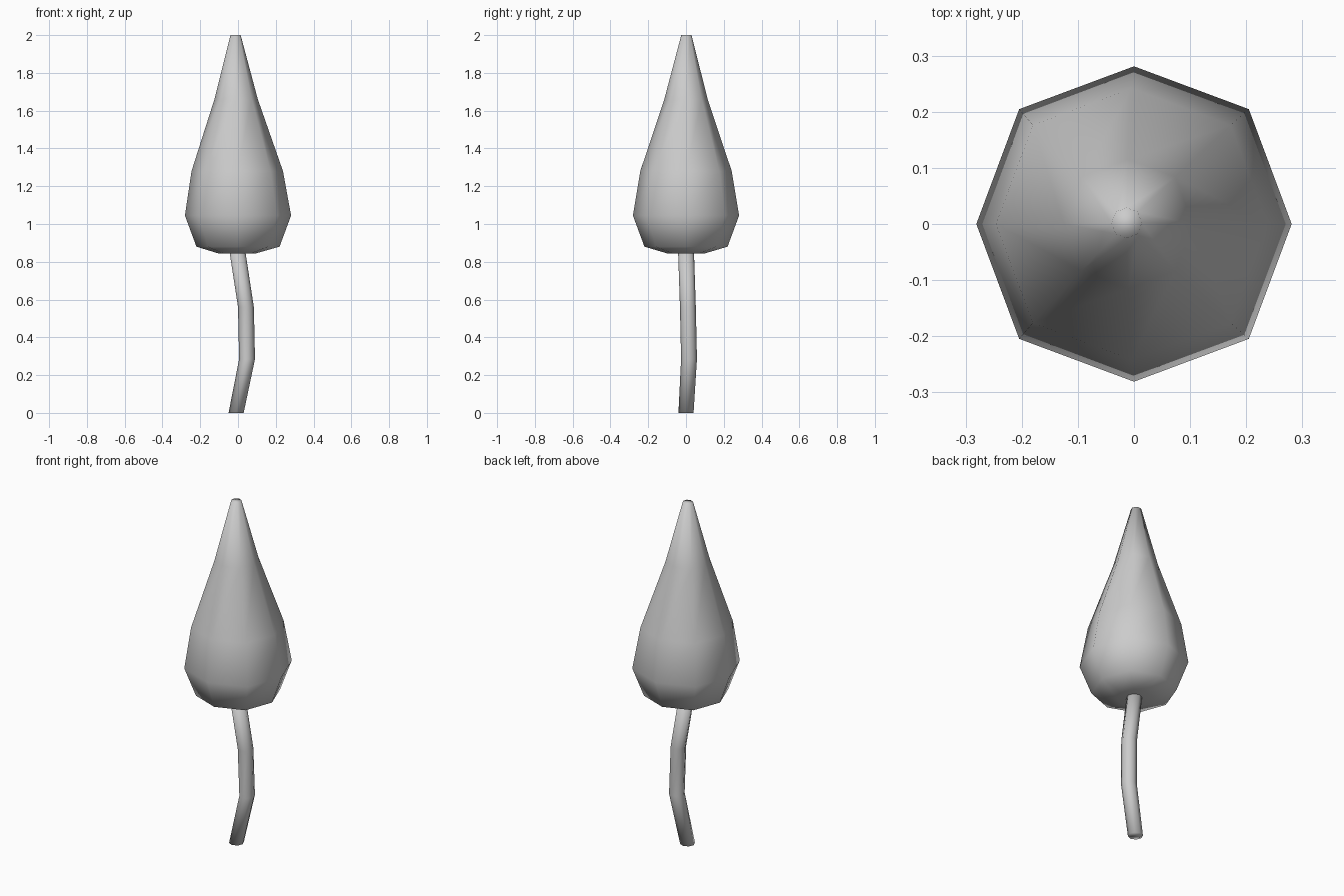
import bpy, bmesh
from math import cos, sin, pi
from mathutils import Vector

cube = bpy.data.objects.get("Cube")
if cube:
    bpy.data.objects.remove(cube, do_unlink=True)

grey = bpy.data.materials.new("soft grey")
grey.use_nodes = True
colour = (0.6, 0.6, 0.6, 1)
grey.diffuse_color = colour
grey.node_tree.nodes["Principled BSDF"].inputs["Base Color"].default_value = colour


def loft(name, sections, sides=8, corner=1.0):
    """Closed skin through level rings of (x, y, z, radius)."""
    bm = bmesh.new()
    rings = []
    for x, y, z, r in sections:
        ring = []
        for i in range(sides):
            a = 2 * pi * i / sides
            s = r * (corner if i % 2 else 1)
            ring.append(bm.verts.new(Vector((x + s * cos(a), y + s * sin(a), z))))
        rings.append(ring)
    for low, high in zip(rings, rings[1:]):
        for i in range(sides):
            j = (i + 1) % sides
            bm.faces.new((low[i], low[j], high[j], high[i]))
    bm.faces.new(rings[0][::-1])
    bm.faces.new(rings[-1])
    for face in bm.faces:
        face.smooth = True
    mesh = bpy.data.meshes.new(name)
    bm.to_mesh(mesh)
    bm.free()
    mesh.materials.append(grey)
    obj = bpy.data.objects.new(name, mesh)
    bpy.context.collection.objects.link(obj)
    return obj


# Closed bud, leaning slightly to one side at the tip
loft("flower_bud", [
    (-0.005, 0, 0.843, 0.095),
    (0, 0, 0.88, 0.22),
    (0, 0, 1.045, 0.281),
    (-0.004, 0, 1.28, 0.242),
    (-0.010, 0, 1.66, 0.115),
    (-0.013, 0.002, 2.0, 0.027),
], corner=1.03)

# Bent stem
loft("stem", [
    (-0.01, 0, 0, 0.04),
    (0.048, 0.016, 0.285, 0.042),
    (0.042, 0.01, 0.56, 0.042),
    (-0.004, 0, 0.86, 0.042),
])
